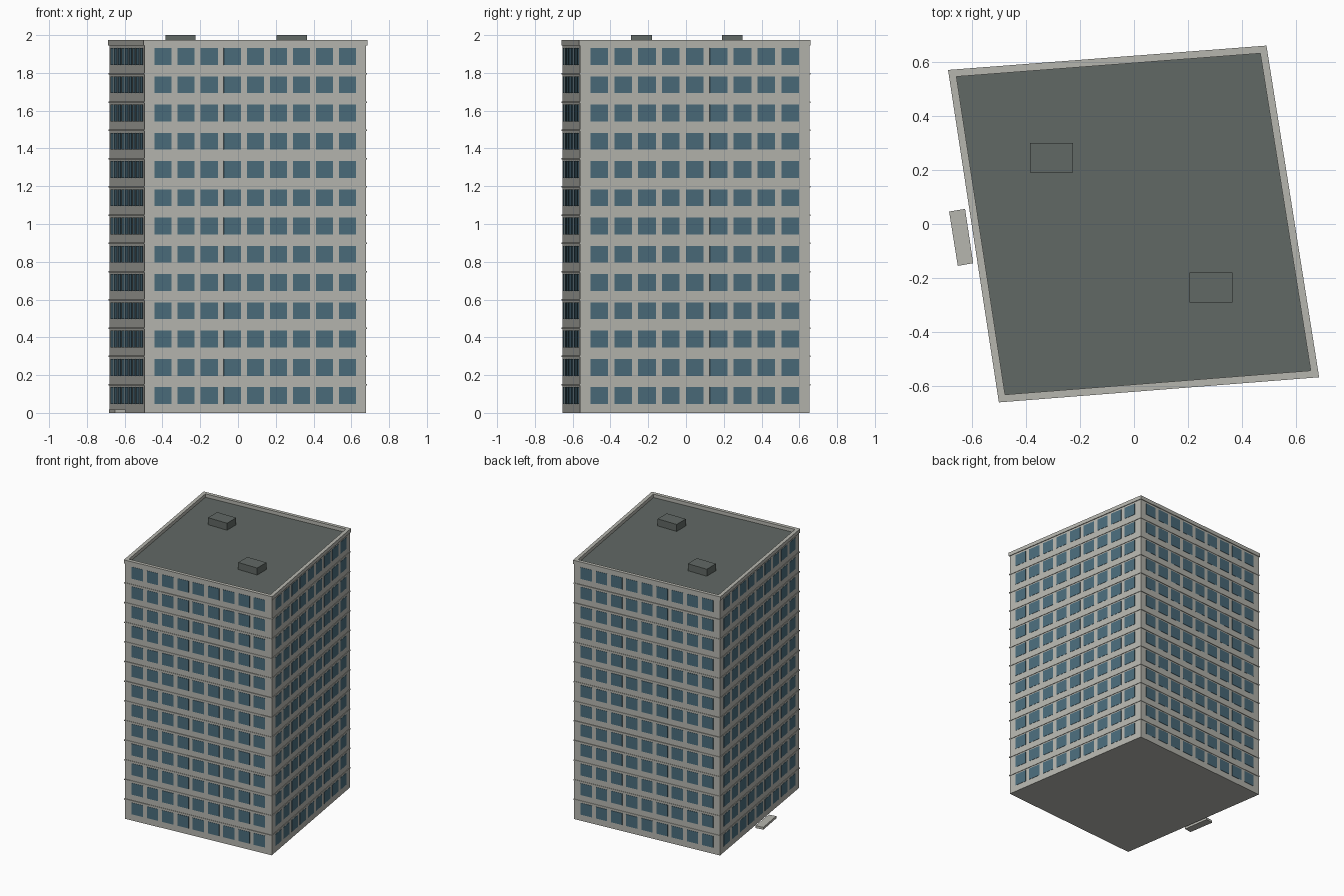
import bpy, bmesh
from mathutils import Vector

cube = bpy.data.objects.get("Cube")
if cube:
    bpy.data.objects.remove(cube, do_unlink=True)


def material(name, rgb):
    mat = bpy.data.materials.new(name)
    mat.use_nodes = True
    mat.diffuse_color = (*rgb, 1)
    mat.node_tree.nodes["Principled BSDF"].inputs["Base Color"].default_value = (*rgb, 1)
    return mat


CONCRETE = material("pale concrete", (0.47, 0.47, 0.43))
GLASS = material("blue glass", (0.07, 0.15, 0.20))
ROOFING = material("dark roofing", (0.12, 0.14, 0.13))

FLOORS, BAYS = 13, 9
FLOOR_H = 0.1496
EAVES, TOP = FLOORS * FLOOR_H, 1.973
# Skewed plan, counter-clockwise from the front left corner
PLAN = [Vector(p) for p in ((-0.50, -0.66), (0.685, -0.567), (0.49, 0.66), (-0.688, 0.57))]


def offset(d):
    """Plan outline moved inward by d."""
    out = []
    for i, p in enumerate(PLAN):
        a = (p - PLAN[i - 1]).normalized()
        b = (PLAN[(i + 1) % 4] - p).normalized()
        out.append(p + (b - a) * d / abs(a.cross(b)))
    return out


def finish(name, bm, mat):
    bmesh.ops.recalc_face_normals(bm, faces=bm.faces)
    mesh = bpy.data.meshes.new(name)
    bm.to_mesh(mesh)
    bm.free()
    mesh.materials.append(mat)
    obj = bpy.data.objects.new(name, mesh)
    bpy.context.collection.objects.link(obj)
    return obj


def add_prism(bm, outline, z0, z1):
    face = bm.faces.new([bm.verts.new((p[0], p[1], z0)) for p in outline])
    top = bmesh.ops.extrude_face_region(bm, geom=[face])["geom"]
    verts = [v for v in top if isinstance(v, bmesh.types.BMVert)]
    bmesh.ops.translate(bm, verts=verts, vec=(0, 0, z1 - z0))


def add_ring(bm, d0, d1, z0, z1):
    """Closed band between two offsets of the plan."""
    loops = [[bm.verts.new((p.x, p.y, z)) for p in offset(d)]
             for d, z in ((d0, z0), (d0, z1), (d1, z1), (d1, z0))]
    for k in range(4):
        a, b = loops[k], loops[(k + 1) % 4]
        for i in range(4):
            j = (i + 1) % 4
            bm.faces.new((a[i], a[j], b[j], b[i]))


def prism(name, outline, z0, z1, mat):
    bm = bmesh.new()
    add_prism(bm, outline, z0, z1)
    return finish(name, bm, mat)


# Main block and roof
WALL = 0.006
prism("tower_walls", offset(WALL), 0, EAVES, CONCRETE)
prism("roof_deck", offset(0.025), EAVES - 0.01, EAVES + 0.002, ROOFING)

# Parapet and floor ledges
bm = bmesh.new()
add_ring(bm, 0, 0.027, EAVES, TOP)
finish("parapet", bm, CONCRETE)
bm = bmesh.new()
for floor in range(1, FLOORS):
    z = floor * FLOOR_H
    add_ring(bm, 0.002, 0.012, z - 0.004, z + 0.004)
finish("floor_ledges", bm, CONCRETE)

# Window plates on all four sides
bm = bmesh.new()
walls = offset(WALL)
for i, start in enumerate(walls):
    edge = walls[(i + 1) % 4] - start
    along = edge.normalized()
    outward = Vector((along.y, -along.x))
    pitch = edge.length * 0.104
    for bay in range(BAYS):
        mid = start + edge / 2 + along * pitch * (bay - (BAYS - 1) / 2)
        half = along * pitch * 0.37
        outline = [mid - half + outward * 0.002, mid + half + outward * 0.002,
                   mid + half - outward * 0.003, mid - half - outward * 0.003]
        for floor in range(FLOORS):
            z = floor * FLOOR_H
            add_prism(bm, outline, z + 0.047, z + 0.136)
finish("windows", bm, GLASS)

# Roof housings
for name, x, y in (("back_roof_housing", -0.305, 0.245), ("front_roof_housing", 0.285, -0.235)):
    box = [(x + sx * 0.08, y + sy * 0.055) for sx, sy in ((-1, -1), (1, -1), (1, 1), (-1, 1))]
    prism(name, box, EAVES, 2.0, ROOFING)

# Entrance step beside the right wall
prism("entrance_step", [(-0.652, -0.155), (-0.595, -0.145), (-0.625, 0.056), (-0.684, 0.046)],
      0, 0.018, CONCRETE)
